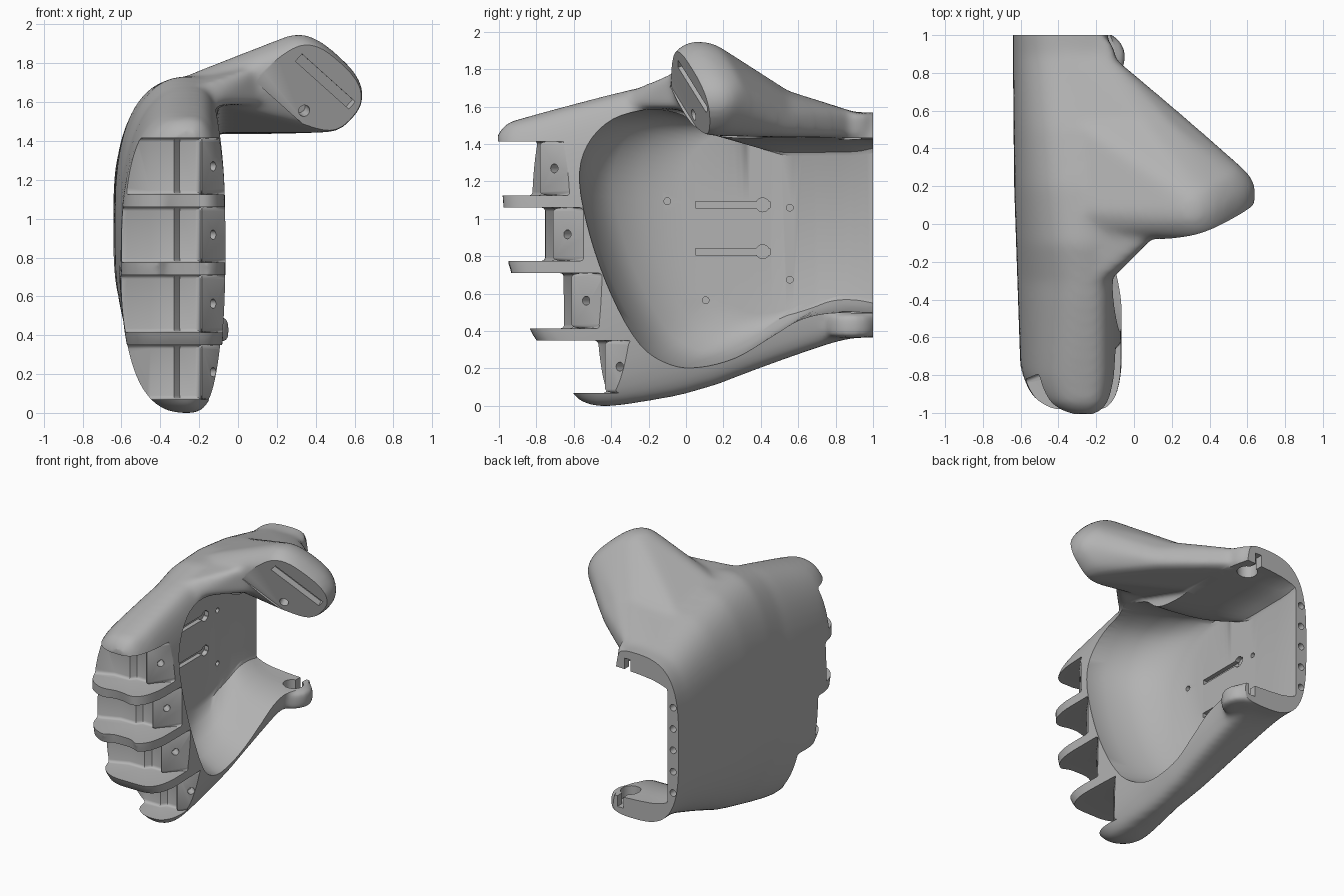
import bpy, bmesh, math
from mathutils import Vector, Matrix

cube = bpy.data.objects.get("Cube")
if cube:
    bpy.data.objects.remove(cube)

grey = bpy.data.materials.new("plain grey")
grey.use_nodes = True
COLOUR = (0.45, 0.45, 0.45, 1)
grey.diffuse_color = COLOUR
grey.node_tree.nodes["Principled BSDF"].inputs["Base Color"].default_value = COLOUR


def lerp(table, t):
    if t <= table[0][0]:
        return table[0][1]
    for (a, p), (b, q) in zip(table, table[1:]):
        if t <= b:
            return p + (q - p) * (t - a) / (b - a)
    return table[-1][1]


def finish(bm, name):
    bmesh.ops.recalc_face_normals(bm, faces=bm.faces)
    mesh = bpy.data.meshes.new(name)
    bm.to_mesh(mesh)
    bm.free()
    ob = bpy.data.objects.new(name, mesh)
    bpy.context.collection.objects.link(ob)
    return ob


def loft(name, rings):
    bm = bmesh.new()
    rows = [[bm.verts.new(p) for p in ring] for ring in rings]
    n = len(rows[0])
    for a, b in zip(rows, rows[1:]):
        for i in range(n):
            j = (i + 1) % n
            bm.faces.new((a[i], a[j], b[j], b[i]))
    for row in (rows[0], rows[-1]):
        bmesh.ops.triangulate(bm, faces=[bm.faces.new(row)])
    return finish(bm, name)


def hull(name, points):
    bm = bmesh.new()
    for p in points:
        bm.verts.new(p)
    bmesh.ops.convex_hull(bm, input=bm.verts)
    bmesh.ops.delete(bm, geom=[w for w in bm.verts if not w.link_faces], context='VERTS')
    return finish(bm, name)


def box(name, size, matrix):
    bm = bmesh.new()
    bmesh.ops.create_cube(bm, size=1, matrix=matrix @ Matrix.Diagonal((*size, 1)))
    return finish(bm, name)


def rod(name, centre, axis, radius, depth):
    bm = bmesh.new()
    turn = Vector(axis).to_track_quat('Z', 'Y').to_matrix().to_4x4()
    bmesh.ops.create_cone(bm, cap_ends=True, segments=24, radius1=radius, radius2=radius,
                          depth=depth, matrix=Matrix.Translation(centre) @ turn)
    return finish(bm, name)


def apply(ob, kind, **settings):
    bpy.context.view_layer.objects.active = ob
    mod = ob.modifiers.new("step", kind)
    for key, value in settings.items():
        setattr(mod, key, value)
    bpy.ops.object.modifier_apply(modifier=mod.name)


def combine(ob, other, operation='DIFFERENCE'):
    before = len(ob.data.vertices)
    for solver in ('MANIFOLD', 'EXACT'):
        apply(ob, 'BOOLEAN', operation=operation, object=other, solver=solver)
        if len(ob.data.vertices) not in (before, 0):
            break
    bpy.data.objects.remove(other)


def superellipse(k, count, power):
    a = 2 * math.pi * k / count
    c, s = math.cos(a), math.sin(a)
    return (math.copysign(abs(c) ** (2 / power), c), math.copysign(abs(s) ** (2 / power), s))


def smooth_loop(pts, steps=4):
    out, n = [], len(pts)
    for i in range(n):
        p = [Vector(pts[(i + k) % n]) for k in (-1, 0, 1, 2)]
        for k in range(steps):
            t = k / steps
            out.append(0.5 * (2 * p[1] + (p[2] - p[0]) * t
                              + (2 * p[0] - 5 * p[1] + 4 * p[2] - p[3]) * t ** 2
                              + (3 * p[1] - p[0] - 3 * p[2] + p[3]) * t ** 3))
    return out


# Outer hand form, lofted from the knuckles back to the wrist
TOP = [(-1, 1.46), (-.95, 1.52), (-.7, 1.59), (-.4, 1.67), (-.1, 1.74), (.2, 1.73),
       (.5, 1.68), (.8, 1.6), (.9, 1.575)]
BOTTOM = [(-.58, .04), (-.5, .005), (-.4, 0), (-.2, .03), (0, .065), (.2, .12),
          (.5, .23), (.8, .34), (.9, .37)]
FRONT = [(.05, -.585), (.4, -.83), (.73, -.955), (1.1, -.985), (1.43, -1.01)]
NARROW = [(0, .45), (.01, .64), (.03, .82), (.06, .93), (.1, 1)]
DORSAL = [(0, .345), (.3, .365), (.6, .385), (1, .392)]
rings = []
for s in [0, .01, .03, .06, .1] + [.15 + .05 * i for i in range(19)]:
    low, high = lerp(BOTTOM, -.58 + 1.58 * s), lerp(TOP, -1 + 2 * s)
    power = lerp([(0, 2.8), (.15, 2.6), (.35, 2.25), (1, 3.3)], s)
    ring = []
    for k in range(64):
        inner_top = k < 16
        cx, cz = superellipse(k, 64, max(power, 3.1) if inner_top else power)
        z = (low + high) / 2 + cz * (high - low) / 2
        front = lerp(FRONT, z)
        side = lerp(DORSAL, s) if cx < 0 else lerp([(.35, .185), (.8, .13)], s)
        ring.append((-.25 + cx * side * lerp(NARROW, s), front + s * (1 - front), z))
    rings.append(ring)
palm = loft("palm_shell", rings)
palm.data.materials.append(grey)

# Thumb lobe, web back to the wrist, and fillet toward the knuckles
n = Vector((.29, -.92, -.25)).normalized()
u = Vector((.29, .16, -.26))
u = (u - n * u.dot(n)).normalized()
v = n.cross(u)
mount = Vector((.41, .03, 1.68))
lobe = [mount + n * shift + u * a * .285 * grow + v * b * .195 * grow
        for shift, grow in ((.03, .84), (-.02, .95), (-.09, 1.01), (-.15, .96), (-.21, .84))
        for a, b in (superellipse(k, 40, 2.7) for k in range(40))]
ridge = [(-.36, -.03, 1.67), (-.24, .06, 1.755), (-.08, .05, 1.8), (.05, .06, 1.85), (-.12, -.03, 1.6)]
middle = [(x, .55, z) for x, z in ((-.32, 1.66), (.05, 1.69), (.18, 1.66), (.28, 1.57),
                                   (.29, 1.49), (.24, 1.44), (-.32, 1.45))]
wrist = [(x, .95, z) for x in (-.4, -.19) for z in (1.44, 1.56)]
fillet = [(x, y, z) for x, y, top in ((-.24, -.34, 1.68), (-.1, -.28, 1.64), (0, -.16, 1.72), (.12, -.05, 1.8),
                                      (-.24, .05, 1.74)) for z in (1.59, top)]
combine(palm, hull("thumb_lobe", lobe + ridge + middle), 'UNION')
combine(palm, hull("thumb_web", middle + wrist), 'UNION')
combine(palm, hull("thumb_fillet", fillet), 'UNION')

# Wrist lugs
LUGS = ((-.175, .435, .48), (-.23, 1.505, 1.46))
for x, z, _ in LUGS:
    combine(palm, rod("wrist_lug", (x, .885, z), (0, 0, 1), .13, .13), 'UNION')

# Blend everything into one skin
apply(palm, 'REMESH', mode='VOXEL', voxel_size=.018)
apply(palm, 'SMOOTH', factor=.5, iterations=24)

# Hollow palm, bowl-shaped in front and squarer at the wrist
RIM = [(-.57, 1.2), (-.53, 1.4), (-.4, 1.54), (-.2, 1.59), (-.02, 1.56), (.1, 1.47), (.25, 1.44),
       (.6, 1.44), (1, 1.44), (1.4, 1.44), (1.4, .5), (1, .5), (.77, .5), (.6, .46), (.45, .37),
       (.25, .25), (.05, .2), (-.1, .22), (-.25, .33), (-.4, .6), (-.51, .9)]
LEVELS = [(-.553, .6), (-.545, .68), (-.5, .77), (-.43, .87), (-.33, .93), (-.2, .975),
          (-.08, 1), (.05, .99), (.3, .86)]


def hollow_point(p, x, s):
    inset = lerp([(.3, 1), (.9, .35)], p.x)
    if p.y > .95:
        inset = min(inset, .5)
    up = s if x > 0 else 1 - (1 - s) * inset
    return (x, 1.4 + (p.x - 1.4) * (.3 + .7 * s), .95 + (p.y - .95) * up)


outline = smooth_loop(RIM)
combine(palm, loft("palm_hollow", [[hollow_point(p, x, s) for p in outline] for x, s in LEVELS]))

# Flat wrist end
combine(palm, box("wrist_trim", (3, 1, 4), Matrix.Translation((0, 1.5, 1))))

# Finger bays with a hinge groove and angled pin plates
BAY = [(.3, -1.6), (.3, -.42), (-.06, -.61), (-.19, -.79), (-.2, -.73), (-.3, -.73), (-.33, -.77),
       (-.45, -.77), (-.57, -.82), (-.9, -.86), (-.9, -1.6)]
for low, high, dy in ((1.13, 1.42, 0), (.78, 1.065, .07), (.42, .715, .17), (.075, .355, .35)):
    bay = loft("finger_bay", [[(x, y + dy, z) for x, y in BAY] for z in (low, high)])
    apply(bay, 'BEVEL', width=.02, segments=3, limit_method='ANGLE', angle_limit=1.2)
    combine(palm, bay)
    pin = (-.12, -.71 + dy, (low + high) / 2)
    combine(palm, rod("pin_hole", pin, (.8, -.6, 0), .024, .16))

# Thumb mount face, slot and pin hole
frame = Matrix((u, v, n)).transposed().to_4x4()


def on_mount(a, b, c):
    return Matrix.Translation(mount + u * a + v * b + n * c) @ frame


combine(palm, box("mount_trim", (.6, .42, .2), on_mount(.02, .02, .1)))
combine(palm, box("mount_slot", (.4, .05, .1), on_mount(.01, .05, 0)))
combine(palm, rod("mount_hole", mount + u * .03 - v * .135, n, .03, .16))

# Palm strap keyholes and screw holes
for z in (1.08, .83):
    combine(palm, box("strap_slot", (.2, .4, .035), Matrix.Translation((-.485, .25, z))))
    combine(palm, rod("strap_keyhole", (-.485, .41, z), (1, 0, 0), .037, .203))
for y, z in ((-.1, 1.1), (.555, 1.065), (.555, .68), (.105, .57)):
    combine(palm, rod("screw_hole", (-.48, y, z), (1, 0, 0), .018, .2))

# Wrist lug sockets and the row of holes in the wrist edge
for x, _, z in LUGS:
    combine(palm, rod("lug_socket", (x, .885, z), (0, 0, 1), .068, .11))
    combine(palm, box("lug_slot", (.05, .3, .112), Matrix.Translation((x, 1.0, z))))
for i in range(5):
    combine(palm, rod("edge_hole", (-.596, .98, .64 + .155 * i), (0, 1, 0), .024, .2))

# Rest on the ground and shade
low = min(p.co.z for p in palm.data.vertices)
palm.data.transform(Matrix.Translation((0, 0, -low)))
bpy.ops.object.select_all(action='DESELECT')
palm.select_set(True)
bpy.context.view_layer.objects.active = palm
bpy.ops.object.shade_smooth_by_angle(angle=math.radians(35))
